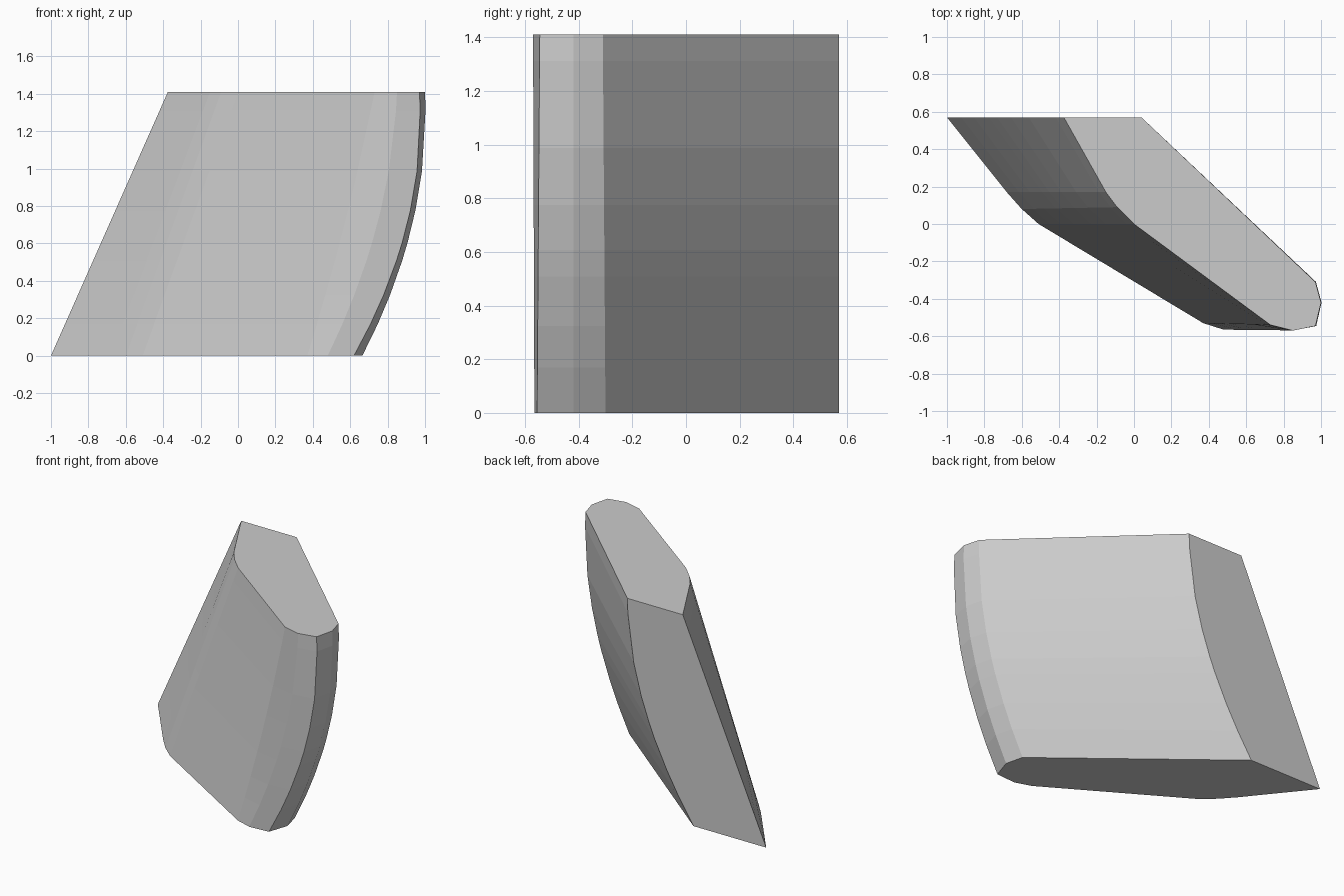
import bpy
import bmesh
from mathutils import Vector

default_cube = bpy.data.objects.get("Cube")
if default_cube:
    bpy.data.objects.remove(default_cube, do_unlink=True)

HEIGHT = 1.41
LEVELS = (0, .12, .23, .36, .43, .55, .7, .93, 1)

# Corner rails of the slanted block: lower point, upper point, outward bow
RAILS = (
    ((-1, .57), (-.375, .57), 0),            # back outer corner
    ((-.68, .17), (-.15, .17), 0),           # front bend
    ((-.60, .08), (-.09, .09), 0),
    ((-.51, 0), (0, 0), 0),
    ((.37, -.53), (.73, -.54), .02),         # rounded nose
    ((.48, -.565), (.85, -.57), .08),
    ((.62, -.555), (.97, -.545), .11),
    ((.665, -.42), (1, -.42), .1),
    ((.635, -.30), (.97, -.31), .1),
    ((-.455, .57), (.04, .57), .12),         # back inner corner
)


def make_material(name, value):
    material = bpy.data.materials.new(name)
    material.use_nodes = True
    colour = (value, value, value, 1)
    material.diffuse_color = colour
    shader = material.node_tree.nodes["Principled BSDF"]
    shader.inputs["Base Color"].default_value = colour
    return material


def rail_point(rail, t):
    lower, upper, bow = rail
    point = Vector(lower).lerp(Vector(upper), t)
    return point.x + 4 * bow * t * (1 - t), point.y, HEIGHT * t


def loft_block(name, material):
    mesh_builder = bmesh.new()
    rings = [[mesh_builder.verts.new(rail_point(rail, t)) for rail in RAILS]
             for t in LEVELS]
    # Side walls
    for low, high in zip(rings, rings[1:]):
        for i in range(len(RAILS)):
            j = (i + 1) % len(RAILS)
            mesh_builder.faces.new((low[i], low[j], high[j], high[i]))
    # Flat end caps
    mesh_builder.faces.new(list(reversed(rings[0])))
    mesh_builder.faces.new(rings[-1])
    bmesh.ops.recalc_face_normals(mesh_builder, faces=mesh_builder.faces)
    mesh = bpy.data.meshes.new(name)
    mesh_builder.to_mesh(mesh)
    mesh_builder.free()
    mesh.materials.append(material)
    block = bpy.data.objects.new(name, mesh)
    bpy.context.collection.objects.link(block)
    return block


loft_block("slanted_block", make_material("plain grey", .6))
